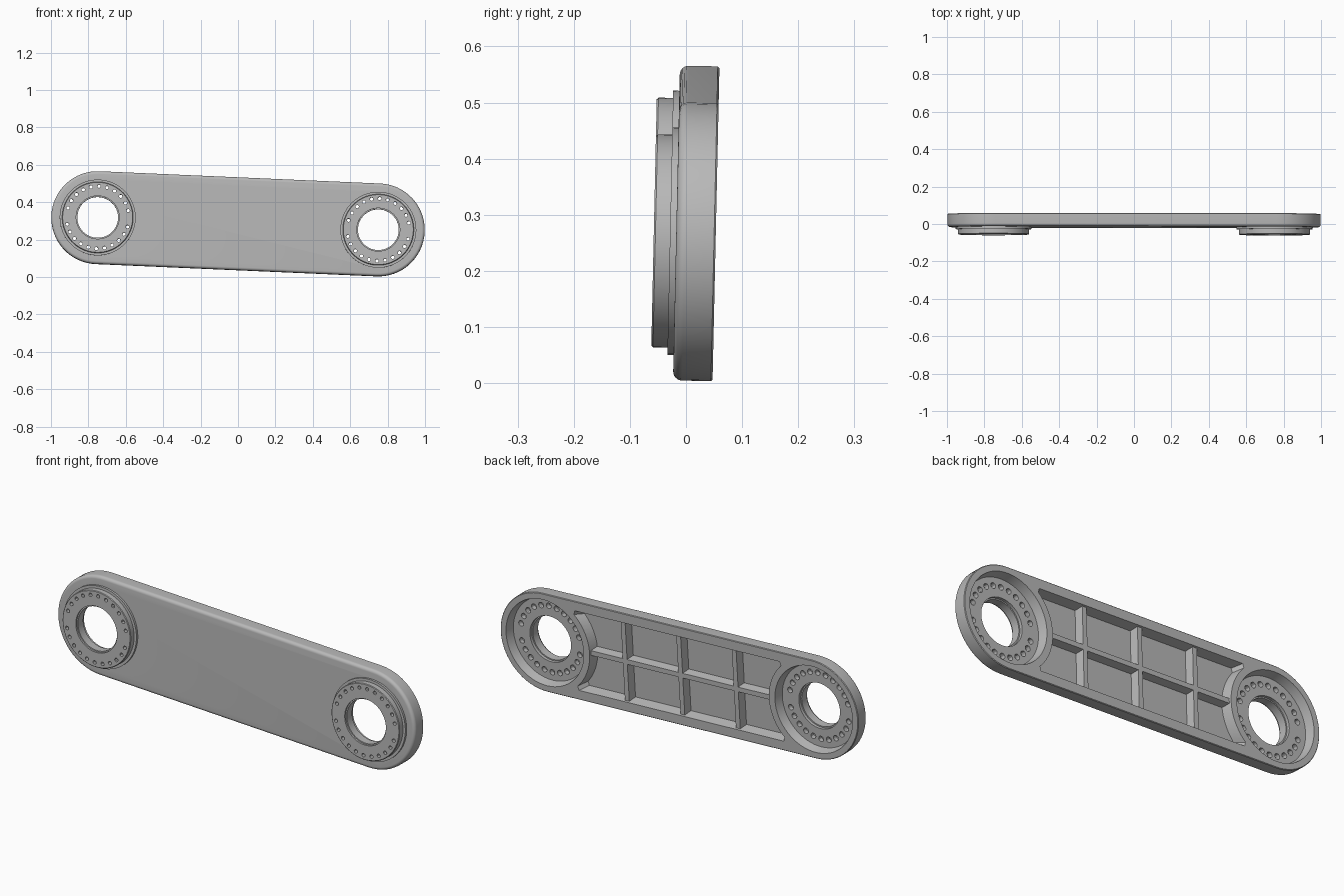
import bpy, bmesh
from math import sin, cos, pi, asin, sqrt
from mathutils import Matrix

cube = bpy.data.objects.get("Cube")
if cube:
    bpy.data.objects.remove(cube)

END = 0.751                   # distance of each bore axis from the middle
RADIUS = 0.248                # outer radius of the link ends
FRONT, BACK = -0.017, 0.0535  # plate faces
POSE = (Matrix.Translation((0, 0, 0.285)) @ Matrix.Rotation(-0.022, 4, 'X')
        @ Matrix.Rotation(0.0437, 4, 'Y'))

metal = bpy.data.materials.new("grey_metal")
metal.use_nodes = True
metal.diffuse_color = (0.48, 0.48, 0.48, 1)
metal.node_tree.nodes["Principled BSDF"].inputs["Base Color"].default_value = (0.48, 0.48, 0.48, 1)


def circle(r, cx=0, cz=0, n=64):
    return [(cx + r * cos(2 * pi * i / n), cz + r * sin(2 * pi * i / n)) for i in range(n)]


def capsule(r, n=32):
    half = [(END + r * cos(a), r * sin(a)) for a in (pi * i / n - pi / 2 for i in range(n + 1))]
    return half + [(-x, -z) for x, z in half]


def rectangle(hx, hz):
    return [(-hx, -hz), (hx, -hz), (hx, hz), (-hx, hz)]


def cavity(r, h, n=20):
    """Long pocket whose ends curve around the bores, with clipped corners."""
    a = asin((h - 0.02) / r)
    arc = [(END - r * cos(t), r * sin(t)) for t in (a - 2 * a * i / n for i in range(n + 1))]
    x = arc[0][0] - 0.006
    half = [(x, h)] + arc + [(x, -h)]
    return half + [(-px, -pz) for px, pz in half]


def loft(bm, layers):
    """Skin a stack of (outline, depth) layers and cap both ends."""
    rings = [[bm.verts.new((x, y, z)) for x, z in outline] for outline, y in layers]
    for a, b in zip(rings, rings[1:]):
        for i in range(len(a)):
            j = (i + 1) % len(a)
            bm.faces.new((a[i], a[j], b[j], b[i]))
    bm.faces.new(rings[0])
    bm.faces.new(rings[-1])


def make(name, stacks):
    bm = bmesh.new()
    for layers in stacks:
        loft(bm, layers)
    bmesh.ops.recalc_face_normals(bm, faces=bm.faces)
    mesh = bpy.data.meshes.new(name)
    bm.to_mesh(mesh)
    bm.free()
    mesh.materials.append(metal)
    ob = bpy.data.objects.new(name, mesh)
    ob.matrix_world = POSE
    bpy.context.collection.objects.link(ob)
    return ob


def select(ob):
    bpy.ops.object.select_all(action='DESELECT')
    ob.select_set(True)
    bpy.context.view_layer.objects.active = ob


def combine(target, tool, operation):
    tool.hide_render = True
    mod = target.modifiers.new(operation, 'BOOLEAN')
    mod.operation, mod.solver, mod.object = operation, 'EXACT', tool
    select(target)
    bpy.ops.object.modifier_apply(modifier=mod.name)
    bpy.data.objects.remove(tool)


def turned(cx, profile, n=64):
    return [(circle(r, cx, 0, n), y) for r, y in profile]


# Plate with a rounded front edge and a fine chamfer behind
f = 0.016
layers = [(capsule(RADIUS - f + f * sin(t)), FRONT + f - f * cos(t))
          for t in (pi / 2 * i / 6 for i in range(7))]
layers += [(capsule(RADIUS), BACK - 0.003), (capsule(RADIUS - 0.003), BACK)]
link_plate = make("link_plate", [layers])

# Stepped bosses on the front
boss = [(0.187, -0.057), (0.19, -0.054), (0.19, -0.028), (0.203, -0.028), (0.203, 0.0)]
combine(link_plate, make("bosses", [turned(s * END, boss) for s in (-1, 1)]), 'UNION')

# Bores and round recesses behind them
floor = BACK - 0.045
bore = [(0.219, BACK + 0.01), (0.207, floor), (0.115, floor), (0.115, floor - 0.015),
        (0.109, floor - 0.015), (0.109, -0.048), (0.115, -0.048), (0.115, -0.08)]
combine(link_plate, make("bore_cutter", [turned(s * END, bore) for s in (-1, 1)]), 'DIFFERENCE')

# Ring of counterbored bolt holes, left out at top and bottom
hole = [(0.009, -0.08), (0.009, -0.015), (0.014, -0.015), (0.014, 0.02)]
holes = []
for s in (-1, 1):
    for i in range(24):
        if i % 12 != 6:
            a = 2 * pi * i / 24
            holes.append([(circle(r, s * END + 0.167 * sin(a), 0.167 * cos(a), 12), y)
                          for r, y in hole if True])
combine(link_plate, make("bolt_hole_cutter", holes), 'DIFFERENCE')

# Weight-saving cavity in the back
bottom = BACK - 0.05
combine(link_plate, make("cavity_cutter", [[(cavity(0.248, 0.202), BACK + 0.01),
                                            (cavity(0.26, 0.19), bottom)]]), 'DIFFERENCE')

# Drafted stiffening ribs inside the cavity
top = BACK - 0.01
parts = [link_plate]
parts.append(make("long_rib", [[(rectangle(END - 0.24, 0.02), bottom - 0.004),
                                (rectangle(END - 0.24, 0.012), top)]]))
for name, x in (("right_cross_rib", -0.31), ("middle_cross_rib", 0), ("left_cross_rib", 0.31)):
    stack = [([(px + x, pz) for px, pz in rectangle(w, 0.205)], y)
             for w, y in ((0.02, bottom - 0.004), (0.012, top))]
    parts.append(make(name, [stack]))

for ob in parts:
    select(ob)
    bpy.ops.object.shade_smooth_by_angle(angle=pi / 6)
